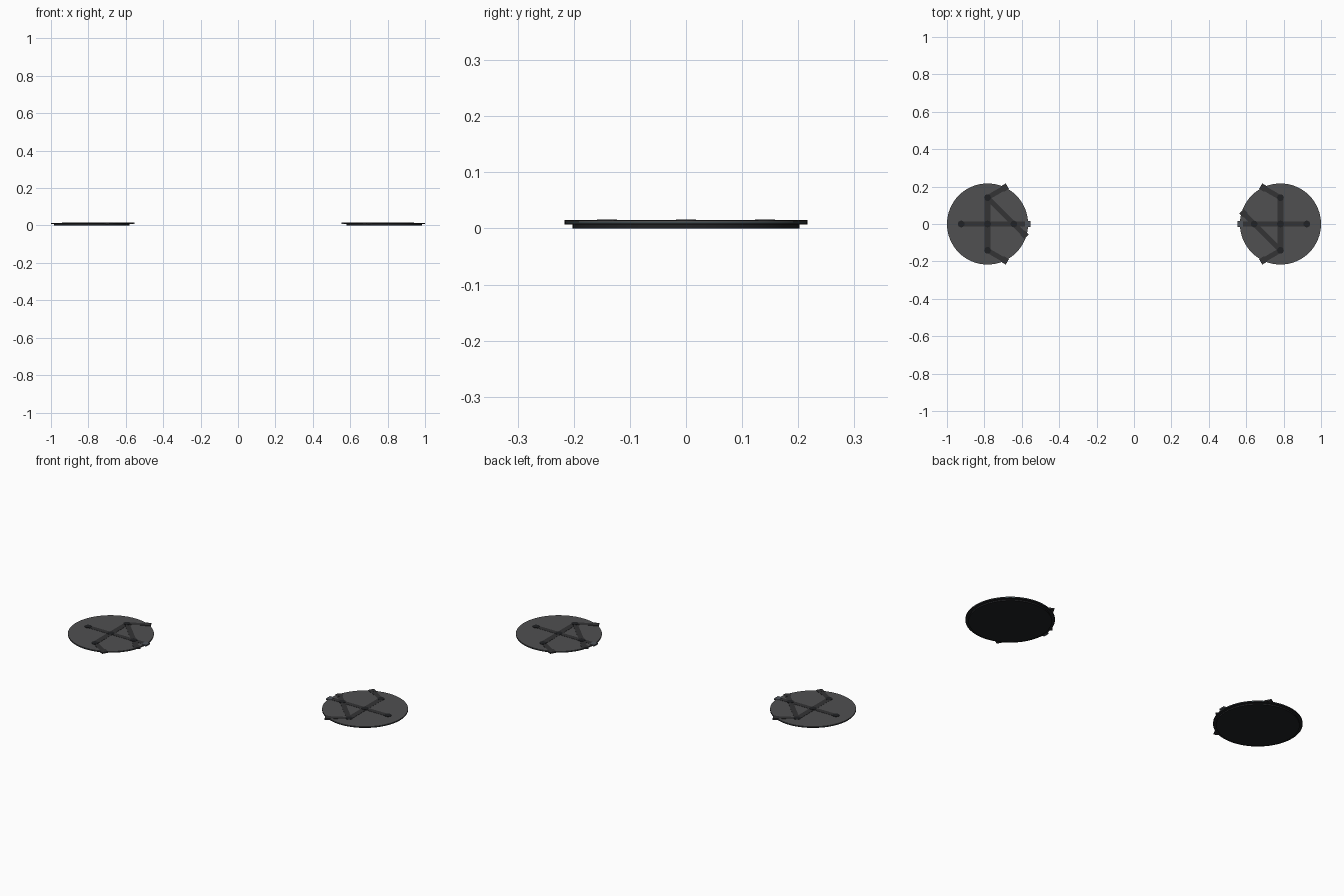
import bpy, bmesh
from math import cos, sin, pi, atan2, hypot
from mathutils import Matrix

if "Cube" in bpy.data.objects:
    bpy.data.objects.remove(bpy.data.objects["Cube"])


def material(name, rgb):
    m = bpy.data.materials.new(name)
    m.diffuse_color = (*rgb, 1)
    m.use_nodes = True
    m.node_tree.nodes["Principled BSDF"].inputs["Base Color"].default_value = m.diffuse_color
    return m


PLATE = material("dark_grey", (0.08, 0.08, 0.082))
BASE = material("black", (0.015, 0.016, 0.018))
BAR = material("charcoal", (0.033, 0.033, 0.035))
GLOW = material("muted_teal", (0.10, 0.17, 0.19))
TIP = material("slate", (0.08, 0.09, 0.105))

CX = 0.783          # distance of each disc from the middle
NODE = 0.141        # distance of the studs from the disc centre


def finish(name, bm, mat, side, smooth=False):
    mesh = bpy.data.meshes.new(name)
    bm.to_mesh(mesh)
    bm.free()
    mesh.materials.append(mat)
    ob = bpy.data.objects.new(name, mesh)
    bpy.context.collection.objects.link(ob)
    # the right disc is the left one turned half a circle
    ob.matrix_world = Matrix.Translation((side * CX, 0, 0)) @ Matrix.Rotation(
        0 if side < 0 else pi, 4, 'Z')
    if smooth:
        bpy.ops.object.select_all(action='DESELECT')
        ob.select_set(True)
        bpy.context.view_layer.objects.active = ob
        bpy.ops.object.shade_smooth_by_angle()
    return ob


def cylinder(name, mat, side, r, z0, z1, at=(0, 0), n=64):
    bm = bmesh.new()
    bmesh.ops.create_cone(bm, cap_ends=True, segments=n, radius1=r, radius2=r,
                          depth=z1 - z0, matrix=Matrix.Translation((*at, (z0 + z1) / 2)))
    finish(name, bm, mat, side, True)


def bar(name, mat, side, a, b, width, z0, z1):
    dx, dy = b[0] - a[0], b[1] - a[1]
    place = (Matrix.Translation(((a[0] + b[0]) / 2, (a[1] + b[1]) / 2, (z0 + z1) / 2))
             @ Matrix.Rotation(atan2(dy, dx), 4, 'Z')
             @ Matrix.Diagonal((hypot(dx, dy), width, z1 - z0, 1)))
    bm = bmesh.new()
    bmesh.ops.create_cube(bm, size=1, matrix=place)
    finish(name, bm, mat, side)


def arm(name, side, a, angle, length, tip_mat=BAR):
    # strip with a wider clip where it runs over the rim
    d = (cos(angle), sin(angle))
    p = lambda t: (a[0] + d[0] * t, a[1] + d[1] * t)
    bar(name, BAR, side, a, p(length), 0.026, 0.0125, 0.0148)
    bar(name + "_clip", tip_mat, side, p(length - 0.03), p(length), 0.034, 0.008, 0.0154)


for side in (-1, 1):
    # stepped disc with a thin band round the rim
    cylinder("base", BASE, side, 0.202, 0, 0.0072)
    cylinder("rim_lower", BASE, side, 0.2168, 0.0070, 0.0105)
    cylinder("rim_band", GLOW, side, 0.2155, 0.0105, 0.0120)
    cylinder("top_plate", PLATE, side, 0.2168, 0.0120, 0.0138)

    # strips on the plate
    bar("cross_strip", BAR, side, (0, -NODE), (0, NODE), 0.030, 0.0125, 0.0147)
    arm("long_strip", side, (-NODE, 0), 0, 0.370, TIP)
    arm("diagonal_strip", side, (0, NODE), -pi / 4, 0.295)
    arm("upper_strip", side, (0, NODE), pi / 6, 0.122)
    arm("lower_strip", side, (0, -NODE), -pi / 6, 0.122)

    # round studs at the junctions
    for at in ((0, 0), (NODE, 0), (-NODE, 0), (0, NODE), (0, -NODE)):
        cylinder("stud", BASE, side, 0.018, 0.0125, 0.0160, at, 16)
